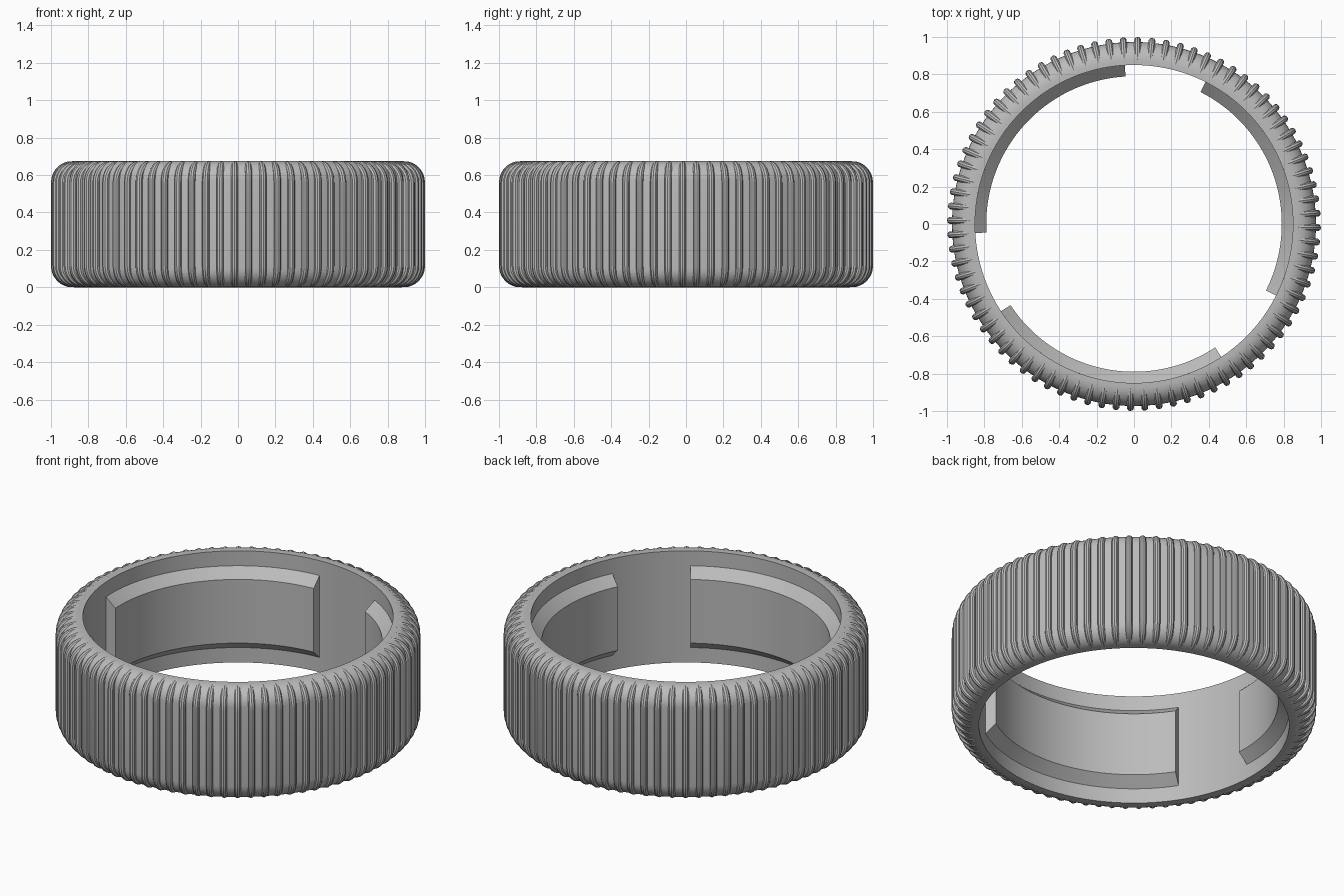
import bpy, bmesh
from math import sin, cos, pi, radians
from mathutils import Matrix, Vector

cube = bpy.data.objects.get("Cube")
if cube:
    bpy.data.objects.remove(cube)

HEIGHT = 0.675
INNER, OUTER = 0.85, 0.973
RIBS = 80
RIB_RADIUS = 0.019

grey = bpy.data.materials.new("matte_grey")
grey.use_nodes = True
colour = (0.5, 0.5, 0.5, 1)
grey.diffuse_color = colour
grey.node_tree.nodes["Principled BSDF"].inputs["Base Color"].default_value = colour


def rounded_side(radius, fillet, margin, steps):
    """Outer (r, z) outline from bottom to top with rounded corners."""
    lower = []
    for i in range(steps + 1):
        a = pi / 2 * i / steps
        lower.append((radius - fillet + fillet * sin(a),
                      margin + fillet - fillet * cos(a)))
    return lower + [(r, HEIGHT - z) for r, z in reversed(lower)]


def sweep(name, profile, start, angle, steps):
    """Turn a closed (r, z) profile about the z axis, capping partial turns."""
    full = angle >= 2 * pi
    bm = bmesh.new()
    rings = []
    for i in range(steps if full else steps + 1):
        a = start + angle * i / steps
        rings.append([bm.verts.new((r * cos(a), r * sin(a), z)) for r, z in profile])
    n = len(profile)
    for i in range(steps):
        a, b = rings[i], rings[(i + 1) % len(rings)]
        for j in range(n):
            k = (j + 1) % n
            bm.faces.new((a[j], b[j], b[k], a[k]))
    if not full:
        bm.faces.new(rings[0])
        bm.faces.new(rings[-1][::-1])
    bmesh.ops.recalc_face_normals(bm, faces=bm.faces)
    mesh = bpy.data.meshes.new(name)
    bm.to_mesh(mesh)
    bm.free()
    mesh.materials.append(grey)
    obj = bpy.data.objects.new(name, mesh)
    bpy.context.collection.objects.link(obj)
    return obj


def smooth(obj):
    bpy.ops.object.select_all(action="DESELECT")
    obj.select_set(True)
    bpy.context.view_layer.objects.active = obj
    bpy.ops.object.shade_smooth_by_angle(angle=radians(30))


# Ring body with a straight bore and rounded outer corners
body = [(INNER, 0)] + rounded_side(OUTER, 0.1, 0, 8) + [(INNER, HEIGHT)]
smooth(sweep("ring_body", body, 0, 2 * pi, 160))

# Three bevelled pads inside the bore, each a quarter turn long
PAD_INNER, PAD_EDGE, BEVEL = 0.79, 0.09, 0.055
pad = [(INNER + 0.01, PAD_EDGE), (INNER, PAD_EDGE),
       (PAD_INNER, PAD_EDGE + BEVEL), (PAD_INNER, HEIGHT - PAD_EDGE - BEVEL),
       (INNER, HEIGHT - PAD_EDGE), (INNER + 0.01, HEIGHT - PAD_EDGE)]
for i in range(3):
    smooth(sweep(f"inner_pad_{i + 1}", pad, radians(93.3 + 120 * i), pi / 2, 40))

# Round grip ribs following the outer side, ends sunk into the body
path = rounded_side(1 - RIB_RADIUS, 0.095, RIB_RADIUS, 8)
path = [(0.868, 0.03)] + path + [(0.868, HEIGHT - 0.03)]
bm = bmesh.new()
SIDES = 10
rings = []
for i, (r, z) in enumerate(path):
    r0, z0 = path[max(i - 1, 0)]
    r1, z1 = path[min(i + 1, len(path) - 1)]
    tangent = Vector((r1 - r0, 0, z1 - z0)).normalized()
    across = Vector((0, 1, 0))
    outward = across.cross(tangent)
    ring = []
    for s in range(SIDES):
        a = 2 * pi * s / SIDES
        offset = RIB_RADIUS * (cos(a) * outward + sin(a) * across)
        ring.append(bm.verts.new(Vector((r, 0, z)) + offset))
    rings.append(ring)
for a, b in zip(rings, rings[1:]):
    for s in range(SIDES):
        t = (s + 1) % SIDES
        bm.faces.new((a[s], a[t], b[t], b[s]))
bm.faces.new(rings[0])
bm.faces.new(rings[-1])
bmesh.ops.recalc_face_normals(bm, faces=bm.faces)

# Repeat the rib around the ring
first = bm.verts[:] + bm.edges[:] + bm.faces[:]
for i in range(1, RIBS):
    copy = bmesh.ops.duplicate(bm, geom=first)["geom"]
    verts = [v for v in copy if isinstance(v, bmesh.types.BMVert)]
    bmesh.ops.rotate(bm, verts=verts, cent=(0, 0, 0),
                     matrix=Matrix.Rotation(2 * pi * i / RIBS, 3, "Z"))
bmesh.ops.rotate(bm, verts=bm.verts, cent=(0, 0, 0),
                 matrix=Matrix.Rotation(-pi / 2 / RIBS, 3, "Z"))
mesh = bpy.data.meshes.new("grip_ribs")
bm.to_mesh(mesh)
bm.free()
mesh.materials.append(grey)
ribs = bpy.data.objects.new("grip_ribs", mesh)
bpy.context.collection.objects.link(ribs)
smooth(ribs)
